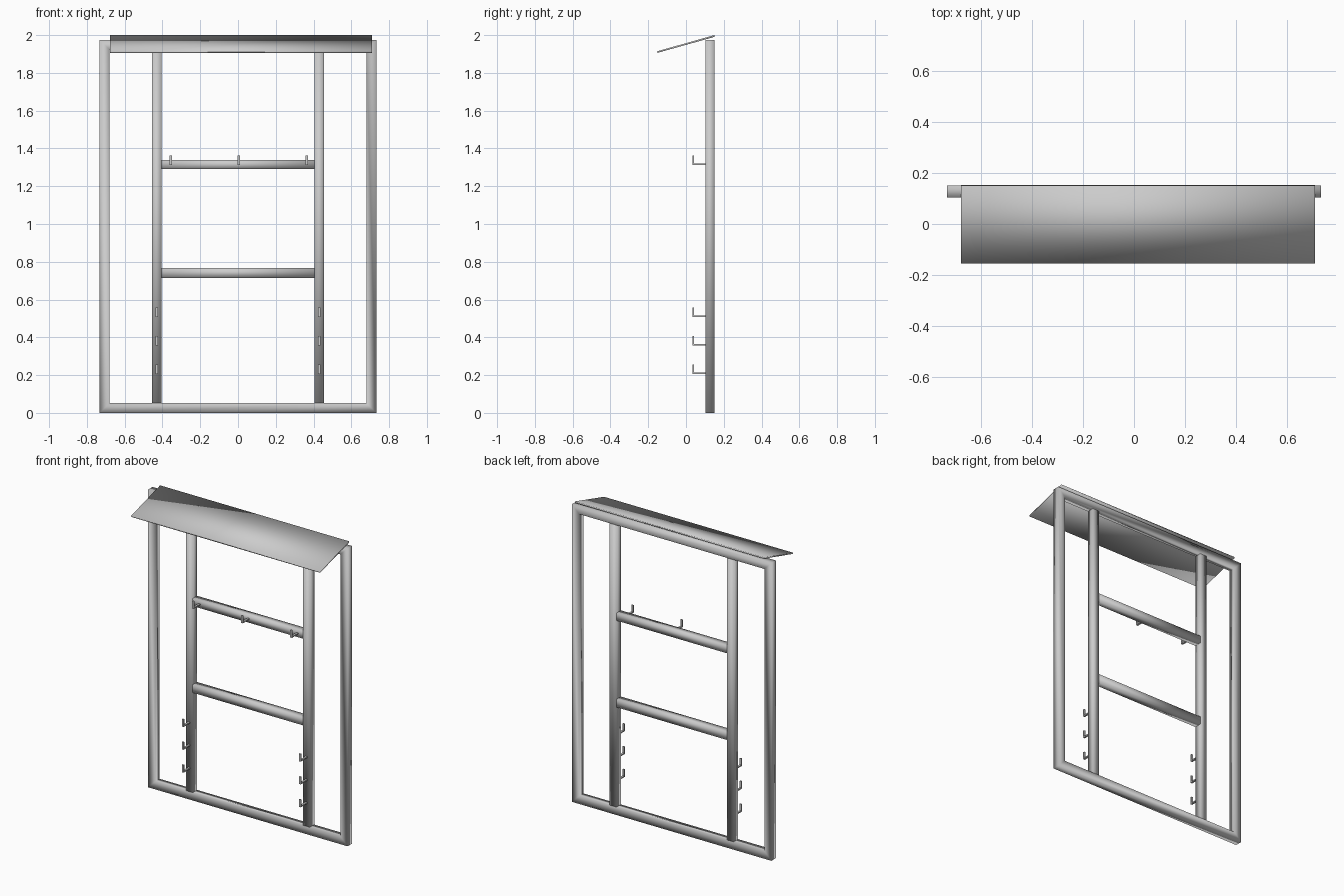
import bpy, bmesh
from mathutils import Vector

cube = bpy.data.objects.get("Cube")
if cube:
    bpy.data.objects.remove(cube, do_unlink=True)

grey = bpy.data.materials.new("grey metal")
grey.use_nodes = True
COLOUR = (0.6, 0.6, 0.6, 1)
grey.diffuse_color = COLOUR
grey.node_tree.nodes["Principled BSDF"].inputs["Base Color"].default_value = COLOUR

Y0, Y1 = 0.103, 0.150      # front and back of the tubes
HALF_W, TOP = 0.732, 1.975  # outer frame size
TUBE = 0.052


def finish(name, bm, smooth=True):
    bmesh.ops.recalc_face_normals(bm, faces=bm.faces)
    mesh = bpy.data.meshes.new(name)
    bm.to_mesh(mesh)
    bm.free()
    mesh.materials.append(grey)
    for p in mesh.polygons:
        p.use_smooth = smooth
    obj = bpy.data.objects.new(name, mesh)
    bpy.context.collection.objects.link(obj)
    return obj


def prism(name, profile, x0, x1, smooth=True):
    """Extrude a (y, z) profile along x."""
    bm = bmesh.new()
    face = bm.faces.new([bm.verts.new((x0, y, z)) for y, z in profile])
    out = bmesh.ops.extrude_face_region(bm, geom=[face])
    moved = [v for v in out["geom"] if isinstance(v, bmesh.types.BMVert)]
    bmesh.ops.translate(bm, verts=moved, vec=Vector((x1 - x0, 0, 0)))
    return finish(name, bm, smooth)


def bar(name, x0, x1, z0, z1):
    return prism(name, [(Y0, z0), (Y1, z0), (Y1, z1), (Y0, z1)], x0, x1)


# Outer frame: square tube swept round a rectangle with mitred corners
bm = bmesh.new()
rings = []
for sx, top in ((-1, 0), (1, 0), (1, 1), (-1, 1)):
    ring = []
    for inset, y in ((0, Y0), (TUBE, Y0), (TUBE, Y1), (0, Y1)):
        z = TOP - inset if top else inset
        ring.append(bm.verts.new((sx * (HALF_W - inset), y, z)))
    rings.append(ring)
for i in range(4):
    a, b = rings[i], rings[(i + 1) % 4]
    for j in range(4):
        k = (j + 1) % 4
        bm.faces.new((a[j], a[k], b[k], b[j]))
finish("outer_frame", bm)

# Inner posts
for side, x in (("right", -0.43), ("left", 0.43)):
    bar(f"{side}_inner_post", x - 0.025, x + 0.025, TUBE, TOP - TUBE)

# Cross rails between the posts
bar("upper_cross_rail", -0.405, 0.405, 1.29, 1.34)
bar("lower_cross_rail", -0.405, 0.405, 0.715, 0.768)

# Sloping roof panel
prism("roof_panel", [(-0.152, 1.906), (0.152, 1.991), (0.150, 2.0), (-0.154, 1.914)],
      -0.677, 0.709)


# L-shaped hooks
def hook(name, x, z):
    w, t, front = 0.0065, 0.008, 0.035
    prism(name, [(Y0, z), (front, z), (front, z + 0.05), (front + t, z + 0.05),
                 (front + t, z + t), (Y0, z + t)], x - w, x + w, smooth=False)


for side, x in (("right", -0.43), ("left", 0.43)):
    for i, z in enumerate((0.205, 0.357, 0.508)):
        hook(f"{side}_post_hook_{i + 1}", x, z)
for i, x in enumerate((-0.355, 0.005, 0.365)):
    hook(f"rail_hook_{i + 1}", x, 1.312)
